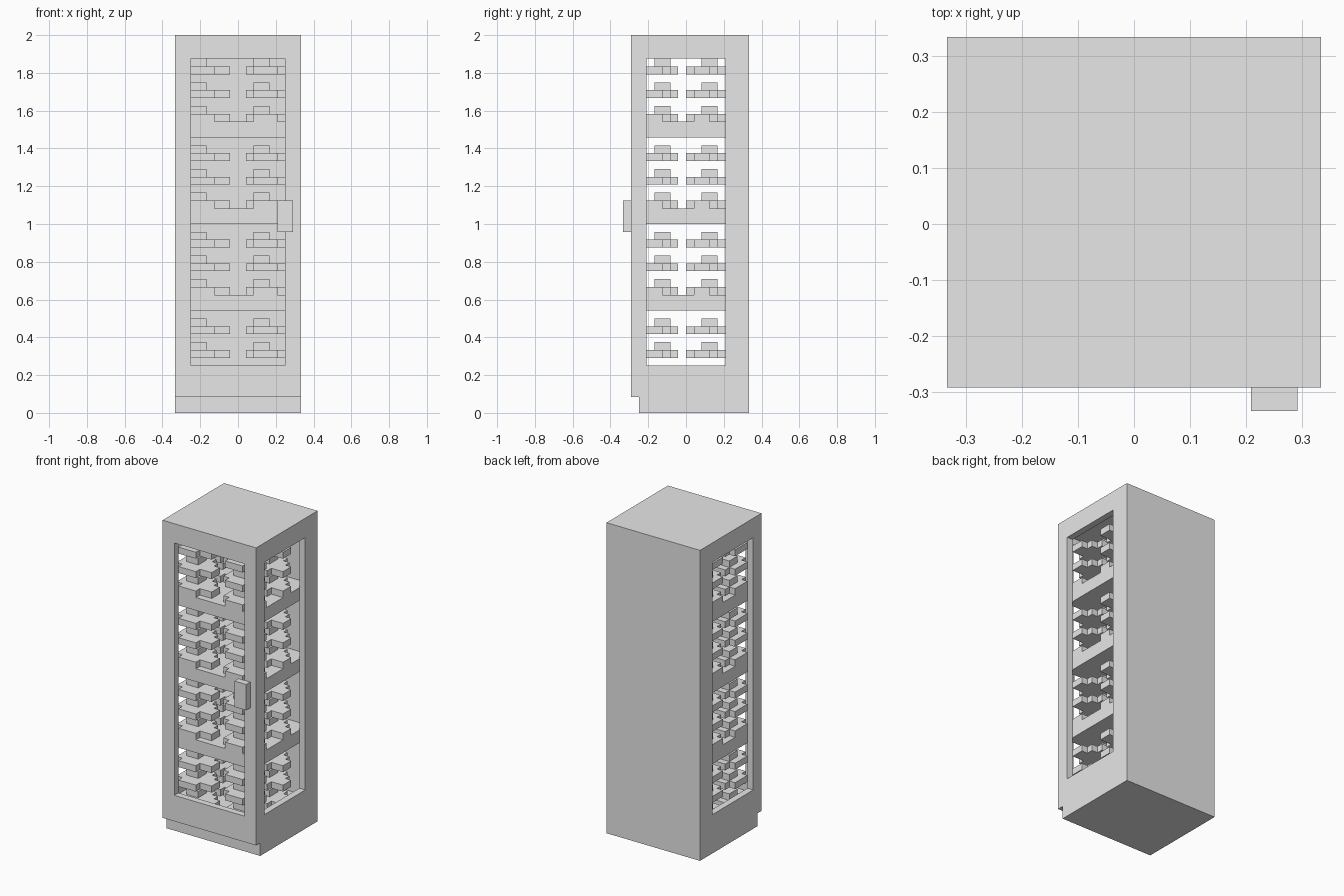
import bpy, bmesh

U = 2 / 48  # grid unit

cube = bpy.data.objects.get("Cube")
if cube:
    bpy.data.objects.remove(cube, do_unlink=True)

grey = bpy.data.materials.new("light grey")
grey.use_nodes = True
grey.diffuse_color = (0.8, 0.8, 0.8, 1)
grey.node_tree.nodes["Principled BSDF"].inputs["Base Color"].default_value = (0.8, 0.8, 0.8, 1)


def prism(bm, outline, z0, z1):
    """Extrude a flat outline from z0 to z1, in grid units."""
    face = bm.faces.new([bm.verts.new((x * U, y * U, z0 * U)) for x, y in outline])
    top = bmesh.ops.extrude_face_region(bm, geom=[face])["geom"]
    for v in top:
        if isinstance(v, bmesh.types.BMVert):
            v.co.z = z1 * U


def finish(name, bm):
    bmesh.ops.recalc_face_normals(bm, faces=bm.faces)
    mesh = bpy.data.meshes.new(name)
    bm.to_mesh(mesh)
    bm.free()
    mesh.materials.append(grey)
    obj = bpy.data.objects.new(name, mesh)
    bpy.context.scene.collection.objects.link(obj)
    return obj


def rect(x0, x1, y0, y1):
    return [(x0, y0), (x1, y0), (x1, y1), (x0, y1)]


def box(name, x, y, z):
    bm = bmesh.new()
    prism(bm, rect(*x, *y), *z)
    return finish(name, bm)


# Cabinet shell: hollow box with a toe recess, front window and side windows
cabinet = box("cabinet", (-8, 8), (-7, 8), (0, 48))
cutters = [
    box("cavity_cutter", (-7, 7), (-6, 7), (4, 46)),
    box("toe_cutter", (-9, 9), (-9, -6), (-1, 2)),
    box("front_window_cutter", (-6, 6), (-9, -5), (6, 45)),
    box("side_window_cutter", (-9, 9), (-5, 5), (6, 45)),
]
for cutter in cutters:
    cutter.hide_render = True
    mod = cabinet.modifiers.new(cutter.name, 'BOOLEAN')
    mod.operation = 'DIFFERENCE'
    mod.solver = 'EXACT'
    mod.object = cutter
bpy.context.view_layer.update()
cut_mesh = bpy.data.meshes.new_from_object(
    cabinet.evaluated_get(bpy.context.evaluated_depsgraph_get()))
cabinet.modifiers.clear()
cabinet.data = cut_mesh
for cutter in cutters:
    bpy.data.objects.remove(cutter, do_unlink=True)

# Door handle
box("door_handle", (5, 7), (-8, -7), (23, 27))

# Shelves, and stepped goods in three tiers over each shelf and the floor
goods_plan = [(1, 0), (4, 0), (4, 1), (6, 1), (6, 3), (5, 3), (5, 4), (4, 4),
              (4, 5), (1, 5), (1, 4), (0, 4), (0, 1), (1, 1)]
for level in range(4):
    base = 2 + 11 * level
    if level:
        box(f"shelf_{level}", (-7, 7), (-6, 7), (base, base + 2))
    for tier in range(3):
        z = base + 2 + 3 * tier
        bm = bmesh.new()
        for ox in (-7, 1):
            for oy in (-6, 0):
                prism(bm, [(x + ox, y + oy) for x, y in goods_plan], z, z + 1)
                prism(bm, rect(ox + 1, ox + 3, oy + 2, oy + 4), z + 1, z + 2)
        finish(f"goods_{level}_{tier}", bm)
